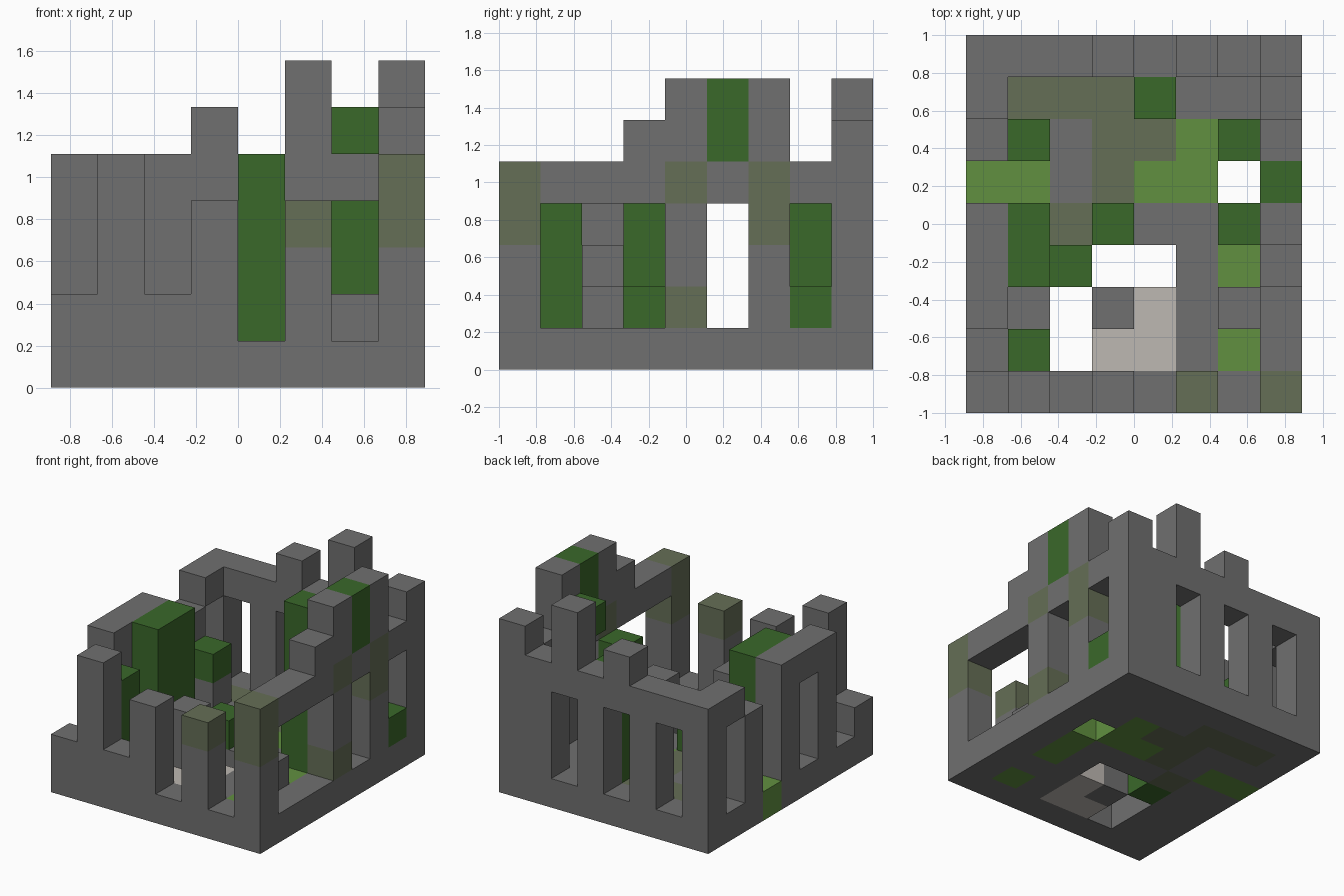
import bpy
import bmesh
from mathutils import Vector

cube = bpy.data.objects.get("Cube")
if cube:
    bpy.data.objects.remove(cube, do_unlink=True)

CELL = 2 / 9
ORIGIN = Vector((-4, -4.5, 0))

# Colours, keyed by the letter used in the part plans
COLOURS = {
    "S": ("stone grey", (0.162, 0.162, 0.162)),
    "M": ("mossy stone", (0.130, 0.156, 0.093)),
    "L": ("dark leaves", (0.042, 0.138, 0.023)),
    "G": ("light grass", (0.120, 0.279, 0.051)),
    "P": ("pale paving", (0.515, 0.479, 0.445)),
}
KEYS = list(COLOURS)
materials = []
for name, rgb in COLOURS.values():
    mat = bpy.data.materials.new(name)
    mat.use_nodes = True
    mat.diffuse_color = (*rgb, 1)
    shader = next(n for n in mat.node_tree.nodes if n.type == "BSDF_PRINCIPLED")
    shader.inputs["Base Color"].default_value = (*rgb, 1)
    shader.inputs["Roughness"].default_value = 0.9
    materials.append(mat)

blocks = {}   # grid position -> colour letter
parts = {}    # part name -> grid positions


def put(part, pos, letter):
    if letter != ".":
        blocks[pos] = letter
        parts.setdefault(part, []).append(pos)


def plan(part, rows, place):
    """Read rows from the top down; place(column, row) gives the grid cell."""
    for r, row in enumerate(reversed(rows)):
        for c, letter in enumerate(row):
            put(part, place(c, r), letter)


def pillar(part, x, y, letters):
    """Stack blocks on the floor, lowest first."""
    for i, letter in enumerate(letters):
        put(part, (x, y, i + 1), letter)


# Floor slab with its gaps, back row first
plan("floor", [
    "SSSSSSSS",
    "SMMMSSSS",
    "SSSMMGSS",
    "GGSMGG.S",
    "SSMSSSGS",
    "SSL..SGS",
    "SS.SPSSS",
    "SS.PPSGS",
    "SSSSSSSS"], lambda c, r: (c, r, 0))

# Broken front wall
plan("front_wall", [
    ".S.....M",
    ".S.S.M.M",
    ".S.S.S.S",
    "SSSS.S.S"], lambda c, r: (c, 0, r + 1))

# Back wall with three windows and battlements
plan("back_wall", [
    ".....S..",
    "...S.S.S",
    "SSSSSSSS",
    "S.S.S.SS",
    "S.S.S.SS",
    "S.S.S.SS"], lambda c, r: (c, 8, r + 1))

# Side walls, front to back
plan("right_wall", [
    ".SSS..S",
    ".S.S.S.",
    ".S.S.S.",
    ".S.S.S."], lambda c, r: (0, c + 1, r + 1))
plan("left_wall", [
    "...SLS.",
    "..SSLS.",
    "SSSMSMS",
    "...S.M.",
    "...S.S.",
    "...M.SL"], lambda c, r: (7, c + 1, r + 1))

# Growth and rubble inside the walls
pillar("tall_bush_front", 1, 3, "LLLL")
pillar("tall_bush_back", 1, 4, "LLLL")
pillar("corner_bush", 1, 1, "LLL")
pillar("low_bush", 2, 3, "L")
pillar("middle_bush", 3, 4, "L")
pillar("back_bush", 4, 7, "LLLL")
pillar("side_bush", 6, 4, "LLL")
pillar("hanging_leaves", 6, 6, "....L")
pillar("overgrown_stump", 1, 6, "SL")
pillar("stone_pedestal", 3, 2, "SS")
pillar("fallen_stone", 6, 2, "S")


def build(part, cells):
    """Make one mesh from the exposed faces of a part's blocks."""
    bm = bmesh.new()
    for pos in cells:
        for axis in range(3):
            for side in (0, 1):
                near = list(pos)
                near[axis] += 2 * side - 1
                if tuple(near) in blocks:
                    continue
                u, v = (axis + 1) % 3, (axis + 2) % 3
                corners = []
                for a, b in ((0, 0), (1, 0), (1, 1), (0, 1)):
                    p = Vector(pos)
                    p[axis] += side
                    p[u] += a
                    p[v] += b
                    corners.append(bm.verts.new((p + ORIGIN) * CELL))
                if not side:
                    corners.reverse()
                bm.faces.new(corners).material_index = KEYS.index(blocks[pos])
    bmesh.ops.remove_doubles(bm, verts=bm.verts[:], dist=CELL / 100)
    bmesh.ops.dissolve_limit(bm, angle_limit=0.01, verts=bm.verts[:],
                             edges=bm.edges[:], delimit={"MATERIAL"})
    mesh = bpy.data.meshes.new(part)
    for mat in materials:
        mesh.materials.append(mat)
    bm.to_mesh(mesh)
    bm.free()
    bpy.context.collection.objects.link(bpy.data.objects.new(part, mesh))


for part, cells in parts.items():
    build(part, cells)
